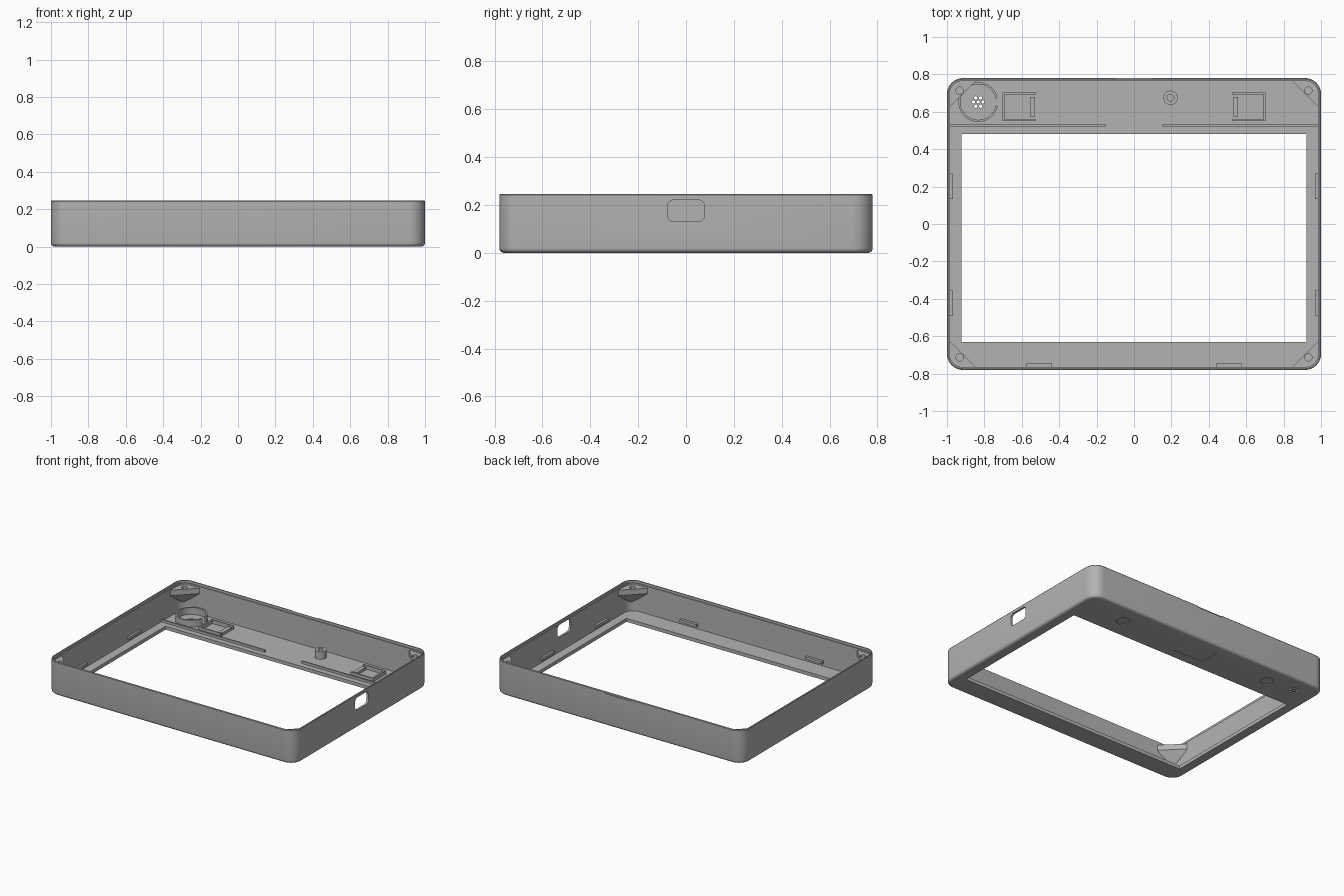
import bpy, bmesh, math
from mathutils import Matrix, Vector

cube = bpy.data.objects.get("Cube")
if cube:
    bpy.data.objects.remove(cube, do_unlink=True)

grey = bpy.data.materials.new("plain grey")
grey.use_nodes = True
COLOUR = (0.45, 0.45, 0.45, 1)
grey.diffuse_color = COLOUR
grey.node_tree.nodes["Principled BSDF"].inputs["Base Color"].default_value = COLOUR

HX, HY, TOP, FLOOR, WALL, RADIUS = 1.0, 0.78, 0.245, 0.025, 0.015, 0.085


def finish(bm, name):
    bmesh.ops.recalc_face_normals(bm, faces=bm.faces)
    mesh = bpy.data.meshes.new(name)
    bm.to_mesh(mesh)
    bm.free()
    mesh.materials.append(grey)
    ob = bpy.data.objects.new(name, mesh)
    bpy.context.collection.objects.link(ob)
    return ob


def smooth(ob):
    bpy.ops.object.select_all(action="DESELECT")
    ob.select_set(True)
    bpy.context.view_layer.objects.active = ob
    bpy.ops.object.shade_smooth_by_angle(angle=math.radians(30))


def rounded_rect(hx, hy, r, n=10):
    pts = []
    for k, (sx, sy) in enumerate([(1, 1), (-1, 1), (-1, -1), (1, -1)]):
        for i in range(n + 1):
            a = math.pi / 2 * (k + i / n)
            pts.append((sx * (hx - r) + r * math.cos(a), sy * (hy - r) + r * math.sin(a)))
    return pts


def loft(bm, rings):
    loops = [[bm.verts.new(p) for p in ring] for ring in rings]
    n = len(loops[0])
    for a, b in zip(loops, loops[1:]):
        for i in range(n):
            j = (i + 1) % n
            bm.faces.new((a[i], a[j], b[j], b[i]))
    bm.faces.new(loops[0][::-1])
    bm.faces.new(loops[-1])


def add_box(bm, x, y, z):
    centre = Vector([(a + b) / 2 for a, b in (x, y, z)])
    size = [b - a for a, b in (x, y, z)]
    bmesh.ops.create_cube(bm, size=1, matrix=Matrix.Translation(centre) @ Matrix.Diagonal((*size, 1)))


def add_cylinder(bm, x, y, r, z0, z1, n=32):
    bmesh.ops.create_cone(bm, cap_ends=True, segments=n, radius1=r, radius2=r, depth=z1 - z0,
                          matrix=Matrix.Translation((x, y, (z0 + z1) / 2)))


def tube(bm, x, y, r_out, r_in, z0, z1, start=0, sweep=2 * math.pi, n=40):
    # Square section swept round an arc, closed when it is a full turn
    full = sweep > 6.28
    rings = []
    for i in range(n if full else n + 1):
        a = start + sweep * i / n
        rings.append([bm.verts.new((x + r * math.cos(a), y + r * math.sin(a), z))
                      for r, z in ((r_in, z0), (r_out, z0), (r_out, z1), (r_in, z1))])
    pairs = list(zip(rings, rings[1:])) + ([(rings[-1], rings[0])] if full else [])
    for a, b in pairs:
        for k in range(4):
            m = (k + 1) % 4
            bm.faces.new((a[k], a[m], b[m], b[k]))
    if not full:
        bm.faces.new(rings[0])
        bm.faces.new(rings[-1])


def cut(ob, bm):
    tool = finish(bm, "cutter")
    tool.hide_render = True
    mod = ob.modifiers.new("cut", "BOOLEAN")
    mod.operation, mod.solver, mod.object = "DIFFERENCE", "EXACT", tool
    bpy.context.view_layer.update()
    done = bpy.data.meshes.new_from_object(ob.evaluated_get(bpy.context.evaluated_depsgraph_get()))
    ob.modifiers.clear()
    ob.data = done
    bpy.data.objects.remove(tool, do_unlink=True)


# Tray: filleted underside, straight wall, stepped rim and flat floor
fillet = 0.02
steps = [(fillet * (1 - math.sin(a)), fillet * (1 - math.cos(a)))
         for a in (math.pi / 2 * i / 5 for i in range(6))]
steps += [(0, TOP - 0.004), (0.003, TOP), (0.009, TOP), (0.009, TOP - 0.018),
          (WALL, TOP - 0.018), (WALL, FLOOR)]
bm = bmesh.new()
loft(bm, [[(x, y, z) for x, y in rounded_rect(HX - d, HY - d, RADIUS - d)] for d, z in steps])
case = finish(bm, "case_shell")

# Openings: screen window, side port, rim notch, sound holes, underside recesses
bm = bmesh.new()
add_box(bm, (-0.922, 0.922), (-0.63, 0.48), (-0.1, 0.1))
loft(bm, [[(x, y, z + 0.176) for y, z in rounded_rect(0.077, 0.046, 0.028, 6)] for x in (0.95, 1.05)])
add_box(bm, (-0.105, 0.105), (0.772, 0.85), (TOP - 0.012, 0.3))
SPEAKER = (-0.833, 0.652)
add_cylinder(bm, *SPEAKER, 0.009, -0.1, 0.1, 12)
for i in range(6):
    a = math.pi / 3 * i
    add_cylinder(bm, SPEAKER[0] + 0.026 * math.cos(a), SPEAKER[1] + 0.026 * math.sin(a), 0.009, -0.1, 0.1, 12)
for s in (-1, 1):
    add_cylinder(bm, s * 0.62, 0.63, 0.045, -0.1, 0.005)
loft(bm, [[(x, y + 0.63, z) for x, y in rounded_rect(0.125, 0.08, 0.015, 4)] for z in (-0.1, 0.004)])
cut(case, bm)
smooth(case)

BASE = FLOOR - 0.004

# Speaker ring, open towards the middle
bm = bmesh.new()
tube(bm, *SPEAKER, 0.106, 0.095, BASE, 0.075, 0.2, 2 * math.pi - 0.4)
smooth(finish(bm, "speaker_ring"))

# Screw boss
bm = bmesh.new()
tube(bm, 0.195, 0.675, 0.038, 0.018, BASE, 0.08)
smooth(finish(bm, "screw_boss"))

for s, side in ((-1, "right"), (1, "left")):
    def across(a, b):
        return tuple(sorted((s * a, s * b)))

    # Button holder: three low walls and a raised pad
    bm = bmesh.new()
    add_box(bm, across(0.692, 0.704), (0.55, 0.702), (BASE, 0.052))
    for y in (0.55, 0.692):
        add_box(bm, across(0.525, 0.698), (y, y + 0.01), (BASE, 0.052))
    add_box(bm, across(0.528, 0.557), (0.575, 0.68), (BASE, 0.045))
    finish(bm, side + "_button_holder")

    # Low rib behind the screen
    bm = bmesh.new()
    add_box(bm, across(0.15, HX - WALL + 0.003), (0.52, 0.531), (BASE, 0.042))
    finish(bm, side + "_screen_rib")

    # Snap clips on the side and front walls
    bm = bmesh.new()
    for y in (0.203, -0.423):
        add_box(bm, across(0.969, 0.99), (y - 0.068, y + 0.068), (0.045, 0.065))
    add_box(bm, across(0.438, 0.575), (-0.77, -0.745), (0.045, 0.065))
    finish(bm, side + "_snap_clips")

    # Corner gussets: flat top, short face, underside tapering into the corner
    for t, end in ((-1, "front"), (1, "back")):
        outline = [p for p in rounded_rect(HX - 0.011, HY - 0.011, RADIUS - 0.011)
                   if p[0] > 0 and p[1] > 0 and p[0] + p[1] > HX + HY - 0.17]
        leg = 0.147
        outline = [(HX - 0.011, HY - leg - 0.011)] + outline + [(HX - leg - 0.011, HY - 0.011)]
        corner = Vector((HX - 0.033, HY - 0.033))
        rings = []
        for z, k in ((0.215, 1), (0.175, 1), (0.085, 0.02)):
            rings.append([(s * (corner.x + (x - corner.x) * k),
                           t * (corner.y + (y - corner.y) * k), z) for x, y in outline])
        bm = bmesh.new()
        loft(bm, rings)
        gusset = finish(bm, end + "_" + side + "_corner_gusset")
        bm = bmesh.new()
        add_cylinder(bm, s * 0.932, t * 0.713, 0.02, 0.18, 0.3, 20)
        cut(gusset, bm)
        smooth(gusset)
